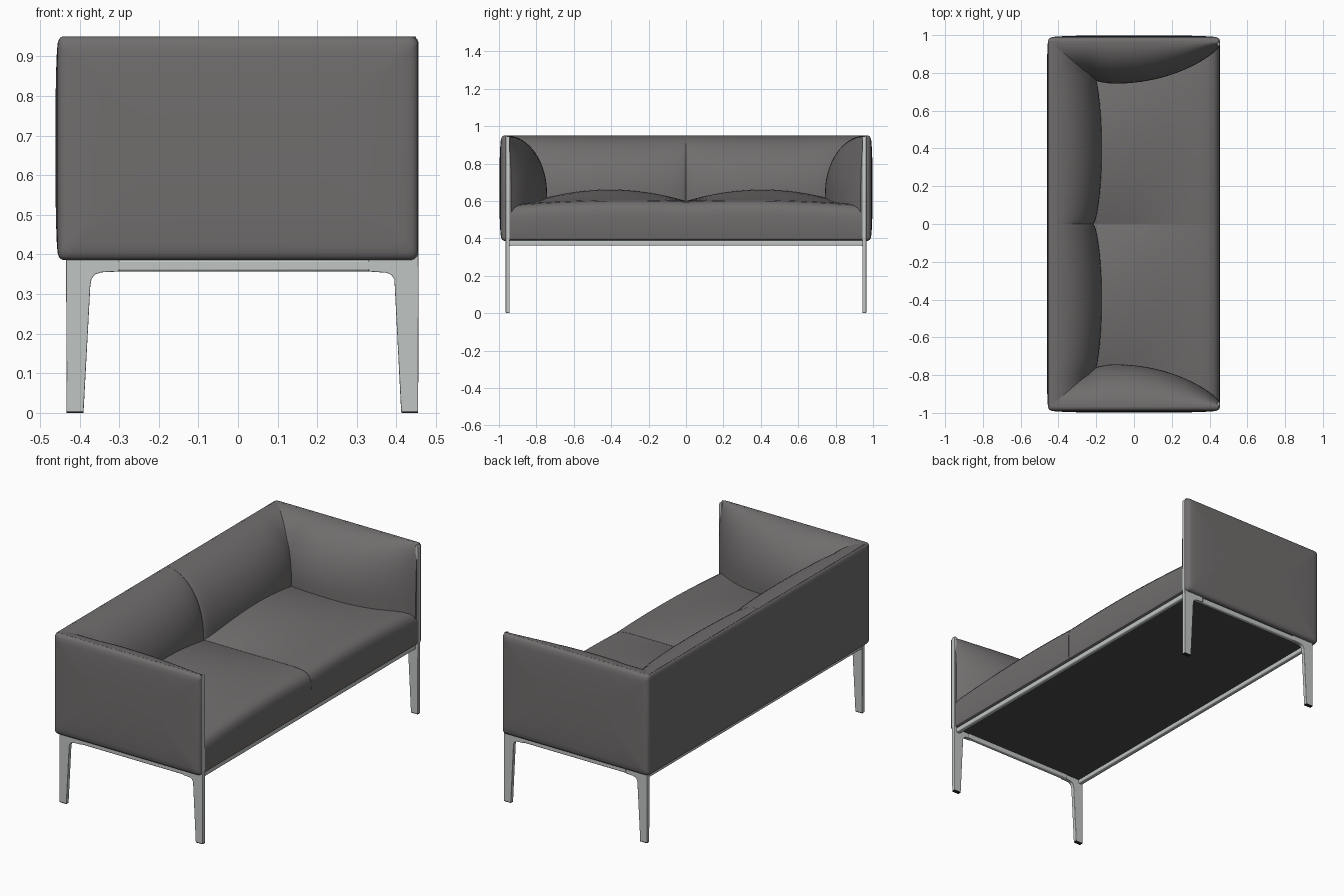
import bpy, bmesh, math
from mathutils import Vector

cube = bpy.data.objects.get("Cube")
if cube:
    bpy.data.objects.remove(cube, do_unlink=True)


def material(name, rgb, rough):
    m = bpy.data.materials.new(name)
    m.use_nodes = True
    color = (*rgb, 1)
    m.diffuse_color = color
    node = m.node_tree.nodes["Principled BSDF"]
    node.inputs["Base Color"].default_value = color
    node.inputs["Roughness"].default_value = rough
    return m


FABRIC = material("grey fabric", (0.163, 0.156, 0.154), 0.8)
METAL = material("light grey metal", (0.53, 0.56, 0.545), 0.6)
LINING = material("dark lining", (0.07, 0.07, 0.07), 0.8)
RUBBER = material("black rubber", (0.02, 0.02, 0.02), 0.8)


def finish(name, bm, mat, bevel=0):
    bmesh.ops.recalc_face_normals(bm, faces=bm.faces)
    mesh = bpy.data.meshes.new(name)
    bm.to_mesh(mesh)
    bm.free()
    ob = bpy.data.objects.new(name, mesh)
    bpy.context.collection.objects.link(ob)
    mesh.materials.append(mat)
    if bevel:
        mod = ob.modifiers.new("soft edges", "BEVEL")
        mod.width = bevel
        mod.segments = 3
    bpy.ops.object.select_all(action="DESELECT")
    ob.select_set(True)
    bpy.context.view_layer.objects.active = ob
    bpy.ops.object.shade_smooth_by_angle(angle=math.radians(40))
    return ob


def loft(name, rings, mat, bevel=0):
    """Skin a row of closed rings and cap both ends."""
    bm = bmesh.new()
    rows = [[bm.verts.new(p) for p in ring] for ring in rings]
    n = len(rows[0])
    for a, b in zip(rows, rows[1:]):
        for i in range(n):
            j = (i + 1) % n
            bm.faces.new((a[i], a[j], b[j], b[i]))
    bm.faces.new(rows[0])
    bm.faces.new(rows[-1])
    return finish(name, bm, mat, bevel)


def box(name, center, size, mat, bevel=0):
    bm = bmesh.new()
    bmesh.ops.create_cube(bm, size=1)
    for v in bm.verts:
        v.co = Vector(a * b + c for a, b, c in zip(v.co, size, center))
    return finish(name, bm, mat, bevel)


def rounded_rect(cu, cv, hu, hv, r, steps=6):
    pts = []
    for k, (su, sv) in enumerate(((1, 1), (-1, 1), (-1, -1), (1, -1))):
        for i in range(steps + 1):
            a = math.pi / 2 * (k + i / steps)
            pts.append((cu + su * (hu - r) + r * math.cos(a),
                        cv + sv * (hv - r) + r * math.sin(a)))
    return pts


def steps(a, b, n):
    return [a + (b - a) * i / n for i in range(n + 1)]


TOP, BOTTOM = 0.951, 0.386
MID, HALF = (TOP + BOTTOM) / 2, (TOP - BOTTOM) / 2
# Outer panel crown: (depth, inset from the edge)
CROWN = [(0, 0), (0.008, 0.0005), (0.016, 0.003), (0.022, 0.008), (0.027, 0.018),
         (0.03, 0.04), (0.033, 0.09), (0.035, 0.16), (0.036, 0.23)]


def panel_rings(half, r, place):
    return [[place(u, depth, z) for u, z in
             rounded_rect(0, MID, half - t, HALF - t, r)]
            for depth, t in CROWN]


# Height levels of the domed inner cushions
RISE = 0.31
CENTER = TOP - RISE
LEVELS = [CENTER + RISE * math.sin(math.pi / 2 * i / 18) for i in range(19)]


def dome(z):
    return math.sqrt(max(0, 1 - ((z - CENTER) / RISE) ** 2))


def arm_depth(x):
    s = (x + 0.1) / 0.555
    if s < 0:
        return 0.22 - 0.03 * min(1, (s / 0.25) ** 2)
    return 0.2 * max(0, 1 - s * s) ** 0.8 + 0.02


def back_depth(y):
    return 0.222 + 0.048 * math.sqrt(max(0, math.sin(math.pi * min(y / 0.8, 1))))


def seat_height(x, y):
    """Nearly straight along the open edge, crowned towards the back."""
    t = y / 0.943
    w = min(1, max(0, (0.4 - x) / 0.55))
    w = w * w * (3 - 2 * w)
    arch = 0.33 * w + 0.06 * (1 - w)
    return 0.60 - (0.045 * w + 0.02 * (1 - w)) * t + arch * t * (1 - t)


# Seat outline: x, drop from the top surface
SEAT_TOP = [(0.454, 0.085), (0.452, 0.055), (0.444, 0.033), (0.43, 0.017),
            (0.405, 0.006), (0.36, 0.001), (0.3, 0), (0.24, 0), (0.18, 0),
            (0.12, 0), (0.06, 0), (0, 0), (-0.07, 0), (-0.15, 0), (-0.42, 0)]
SEAT_LOW = [(-0.42, 0.388), (0.44, 0.388), (0.449, 0.393), (0.453, 0.405)]

# Leg outlines in x and z
FRONT_LEG = [(0.412, 0.003), (0.455, 0.003), (0.456, 0.4), (0.456, 0.935),
             (0.452, 0.946), (0.44, 0.946), (0.435, 0.4), (0.33, 0.388),
             (0.33, 0.357), (0.375, 0.354), (0.388, 0.348), (0.395, 0.337)]
BACK_LEG = [(-0.39, 0.003), (-0.433, 0.003), (-0.434, 0.388), (-0.3, 0.388),
            (-0.3, 0.357), (-0.345, 0.355), (-0.361, 0.35), (-0.37, 0.338),
            (-0.373, 0.32)]

for side, s in (("front", -1), ("rear", 1)):
    # Seat cushion
    rings = []
    for y in steps(0.001, 0.943, 28):
        ring = SEAT_LOW + [(x, seat_height(x, y) - d) for x, d in SEAT_TOP]
        rings.append([(x, s * y, z) for x, z in ring])
    loft(side + "_seat_cushion", rings, FABRIC)

    # Domed back cushion
    rings = []
    for i in range(41):
        y = 0.0005 + 0.96 * (i / 40) ** 1.5
        d = back_depth(y)
        ring = [(-0.445, 0.5), (-0.44 + d, 0.5)]
        ring += [(-0.44 + d * dome(z), z) for z in LEVELS] + [(-0.445, TOP)]
        rings.append([(x, s * y, z) for x, z in ring])
    loft(side + "_back_cushion", rings, FABRIC)

    # Domed arm cushion
    rings = []
    for x in steps(-0.44, 0.449, 36):
        d = arm_depth(x)
        ring = [(0.968, 0.5), (0.963 - d, 0.5)]
        ring += [(0.963 - d * dome(z), z) for z in LEVELS] + [(0.968, TOP)]
        rings.append([(x, s * y, z) for y, z in ring])
    loft(side + "_arm_cushion", rings, FABRIC)

    # Outer shell of the arm
    loft(side + "_arm_shell", panel_rings(
        0.455, 0.02, lambda u, d, z: (u, s * (0.962 + d), z)), FABRIC)

    # Legs with feet, and the cross rail between them
    for name, outline in (("seat_side_leg", FRONT_LEG), ("back_side_leg", BACK_LEG)):
        loft(side + "_" + name,
             [[(x, s * y, z) for x, z in outline] for y in (0.943, 0.964)],
             METAL, 0.002)
        foot_x = (outline[0][0] + outline[1][0]) / 2
        box(side + "_" + name + "_foot", (foot_x, s * 0.9535, 0.002),
            (0.042, 0.02, 0.004), RUBBER)
    box(side + "_cross_rail", (0.015, s * 0.951, 0.372), (0.68, 0.024, 0.029),
        METAL, 0.006)

# Outer shell of the back
loft("back_shell", panel_rings(
    0.985, 0.02, lambda u, d, z: (-0.438 - 0.65 * d, u, z)), FABRIC)

# Long rails and underside lining
for name, x in (("seat_side_rail", 0.428), ("back_side_rail", -0.42)):
    box(name, (x, 0, 0.375), (0.026, 1.9, 0.028), METAL, 0.006)
box("underside_lining", (0.005, 0, 0.387), (0.84, 1.89, 0.01), LINING)
